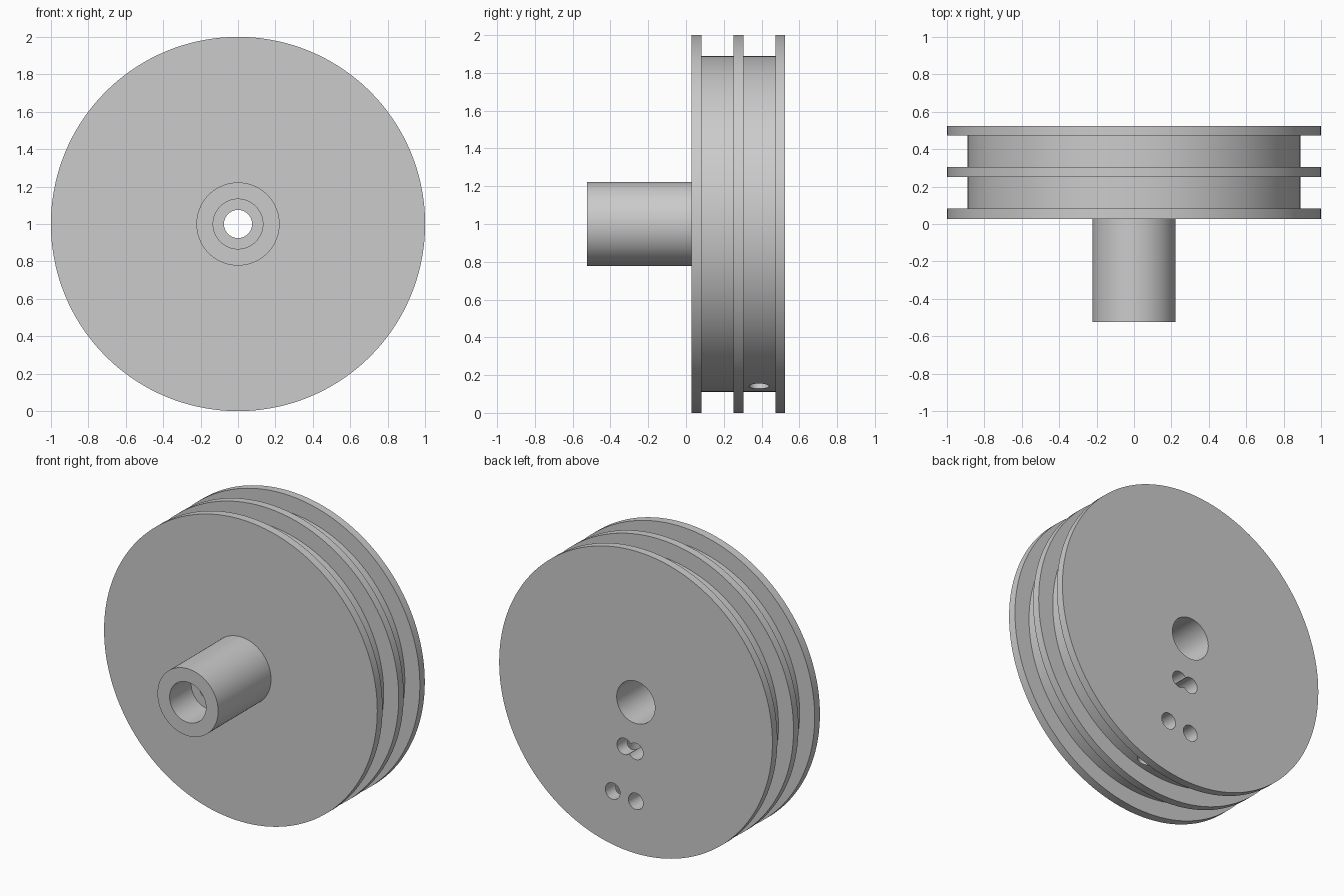
import bpy, bmesh, math
from mathutils import Matrix, Vector

cube = bpy.data.objects.get("Cube")
if cube:
    bpy.data.objects.remove(cube, do_unlink=True)

grey = bpy.data.materials.new("plain grey")
grey.use_nodes = True
grey.diffuse_color = (0.6, 0.6, 0.6, 1)
grey.node_tree.nodes["Principled BSDF"].inputs["Base Color"].default_value = (0.6, 0.6, 0.6, 1)

AXIS = Vector((0, 0, 1))  # wheel centre


def make_object(name, bm):
    bmesh.ops.recalc_face_normals(bm, faces=bm.faces)
    mesh = bpy.data.meshes.new(name)
    bm.to_mesh(mesh)
    bm.free()
    mesh.materials.append(grey)
    obj = bpy.data.objects.new(name, mesh)
    bpy.context.collection.objects.link(obj)
    return obj


def lathe(name, profile, steps=144):
    """Spin a closed (radius, y) outline around the wheel axis."""
    bm = bmesh.new()
    verts = [bm.verts.new((0, y, 1 + r)) for r, y in profile]
    edges = [bm.edges.new((v, verts[(i + 1) % len(verts)])) for i, v in enumerate(verts)]
    bmesh.ops.spin(bm, geom=verts + edges, cent=AXIS, axis=(0, 1, 0),
                   angle=2 * math.pi, steps=steps, use_merge=True)
    bmesh.ops.remove_doubles(bm, verts=bm.verts, dist=1e-4)
    return make_object(name, bm)


def drill(target, start, end, radius):
    """Cut a round hole between two points."""
    start, end = Vector(start), Vector(end)
    way = end - start
    bm = bmesh.new()
    turn = way.to_track_quat('Z', 'Y').to_matrix().to_4x4()
    bmesh.ops.create_cone(bm, cap_ends=True, segments=32, radius1=radius, radius2=radius,
                          depth=way.length, matrix=Matrix.Translation((start + end) / 2) @ turn)
    cutter = make_object("hole_cutter", bm)
    cutter.hide_render = True
    mod = target.modifiers.new("hole", 'BOOLEAN')
    mod.operation, mod.solver, mod.object = 'DIFFERENCE', 'EXACT', cutter
    bpy.context.view_layer.objects.active = target
    bpy.ops.object.modifier_apply(modifier=mod.name)
    bpy.data.objects.remove(cutter, do_unlink=True)


# Wheel with three flanges, two grooves, hub and stepped bore
RIM, GROOVE, HUB = 1.0, 0.89, 0.222
outline = [(0.133, -0.525), (HUB, -0.525), (HUB, 0.028)]
for front, back in ((0.028, 0.083), (0.252, 0.304), (0.473, 0.525)):
    if front > 0.1:
        outline.append((GROOVE, front))
    outline += [(RIM, front), (RIM, back)]
    if back < 0.5:
        outline.append((GROOVE, back))
outline += [(0.14, 0.525), (0.14, -0.03), (0.075, -0.03), (0.075, -0.3), (0.133, -0.3)]
wheel = lathe("grooved_wheel", outline)

# Cord holes: two from the back and one outwards into each groove
HOLE = 0.054
for angle, depth in ((0, 0.17), (15, 0.387)):
    a = math.radians(angle)
    out = Vector((math.sin(a), 0, -math.cos(a)))
    for r in (0.325, 0.655):
        spot = AXIS + out * r
        drill(wheel, spot + Vector((0, 0.6, 0)), spot + Vector((0, depth, 0)), HOLE)
    mid = AXIS + Vector((0, depth, 0))
    drill(wheel, mid + out * 0.33, mid + out * 0.97, HOLE - 0.001)

bpy.ops.object.select_all(action='DESELECT')
wheel.select_set(True)
bpy.context.view_layer.objects.active = wheel
bpy.ops.object.shade_smooth_by_angle(angle=math.radians(30))
